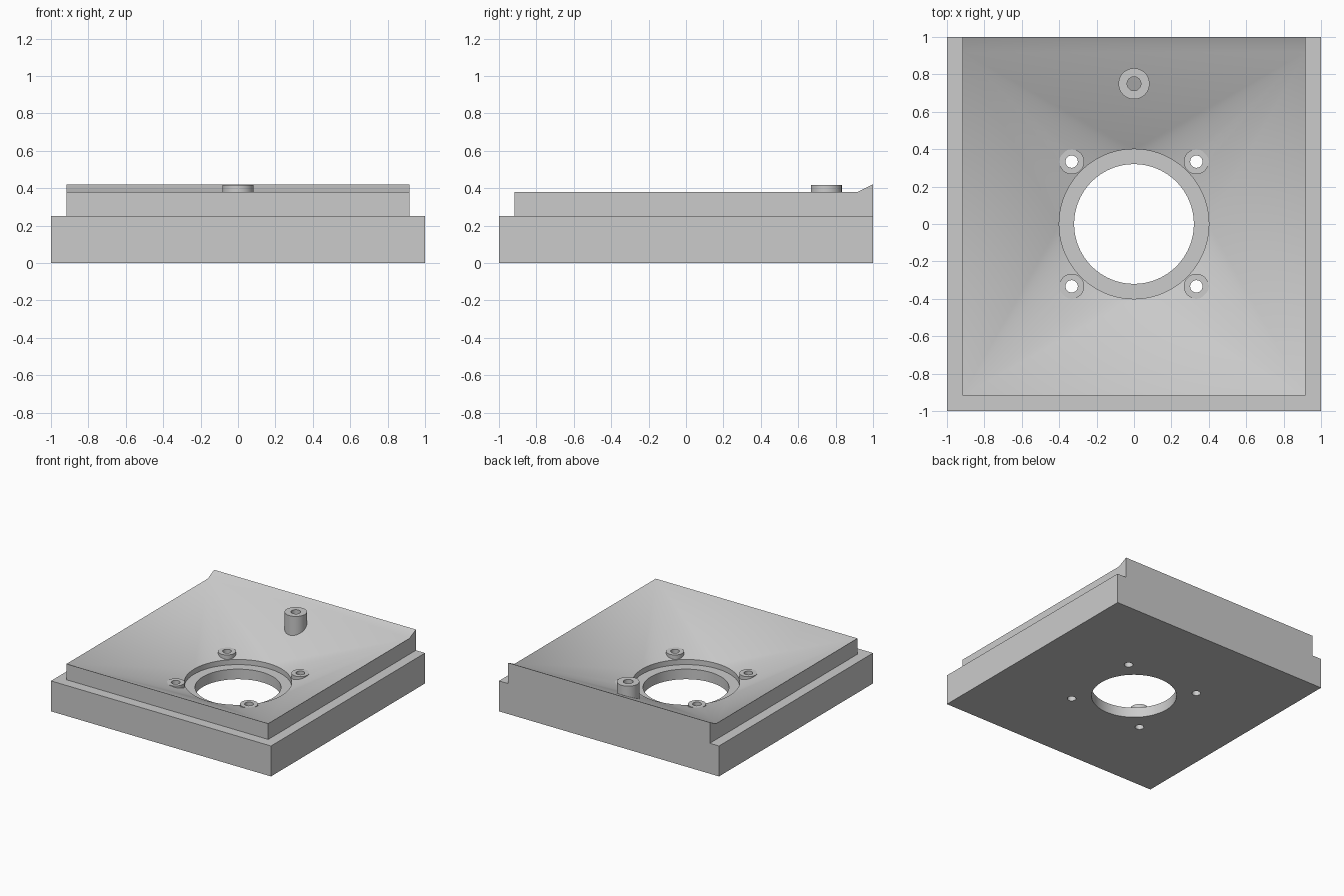
import bpy, bmesh
from math import cos, sin, tau, radians

cube = bpy.data.objects.get("Cube")
if cube:
    bpy.data.objects.remove(cube, do_unlink=True)

grey = bpy.data.materials.new("light grey")
grey.use_nodes = True
grey.diffuse_color = (0.6, 0.6, 0.6, 1)
grey.node_tree.nodes["Principled BSDF"].inputs["Base Color"].default_value = (0.6, 0.6, 0.6, 1)

SEG = 96
IN = 0.917                       # half width of the raised part
STEP, RIM, PEAK = 0.25, 0.38, 0.421
THROAT, LEDGE = 0.125, 0.083     # heights of the funnel end and the seat
R_SEAT, R_HOLE = 0.4, 0.32
SCREWS = [(sx / 3, sy / 3) for sx in (-1, 1) for sy in (-1, 1)]


def finish(name, bm):
    bmesh.ops.remove_doubles(bm, verts=bm.verts, dist=1e-5)
    bmesh.ops.recalc_face_normals(bm, faces=bm.faces)
    mesh = bpy.data.meshes.new(name)
    bm.to_mesh(mesh)
    bm.free()
    mesh.materials.append(grey)
    ob = bpy.data.objects.new(name, mesh)
    bpy.context.collection.objects.link(ob)
    return ob


def smooth(ob):
    bpy.ops.object.select_all(action='DESELECT')
    ob.select_set(True)
    bpy.context.view_layer.objects.active = ob
    bpy.ops.object.shade_smooth_by_angle(angle=radians(25))


def circle(r, z, n=SEG, x=0, y=0):
    return [(x + r * cos(tau * i / n), y + r * sin(tau * i / n), z) for i in range(n)]


def lathe(name, profile, x, y, n=48, closed=False):
    """Stack of rings; either capped at both ends or closed into a tube."""
    bm = bmesh.new()
    rings = [[bm.verts.new(p) for p in circle(r, z, n, x, y)] for r, z in profile]
    pairs = list(zip(rings, rings[1:]))
    if closed:
        pairs.append((rings[-1], rings[0]))
    else:
        bm.faces.new(rings[0])
        bm.faces.new(rings[-1])
    for a, b in pairs:
        for i in range(n):
            j = (i + 1) % n
            bm.faces.new((a[i], a[j], b[j], b[i]))
    return finish(name, bm)


# Body: stepped square block with a square-to-round funnel
bm = bmesh.new()


def face(*pts):
    bm.faces.new([bm.verts.new(p) for p in pts])


face((-1, -1, 0), (1, -1, 0), (1, 1, 0), (-1, 1, 0))
face((-1, -1, 0), (1, -1, 0), (1, -1, STEP), (-1, -1, STEP))
face((-IN, -IN, STEP), (IN, -IN, STEP), (IN, -IN, RIM), (-IN, -IN, RIM))
face((-1, -1, STEP), (1, -1, STEP), (IN, -IN, STEP), (-IN, -IN, STEP))
for s in (-1, 1):
    face((s, -1, 0), (s, 1, 0), (s, 1, STEP), (s, -1, STEP))
    face((s, -1, STEP), (s, 1, STEP), (s * IN, 1, STEP), (s * IN, -IN, STEP))
    face((s * IN, -IN, STEP), (s * IN, 1, STEP), (s * IN, 1, PEAK), (s * IN, IN, RIM), (s * IN, -IN, RIM))
face((-1, 1, 0), (1, 1, 0), (1, 1, STEP), (IN, 1, STEP), (IN, 1, PEAK),
     (-IN, 1, PEAK), (-IN, 1, STEP), (-1, 1, STEP))

# Funnel: a cone fan at each corner, a flat triangle on each side
top, seat = circle(R_SEAT, THROAT), circle(R_SEAT, LEDGE)
corners = [(IN, IN, RIM), (-IN, IN, RIM), (-IN, -IN, RIM), (IN, -IN, RIM)]
Q = SEG // 4
for k, c in enumerate(corners):
    for i in range(k * Q, (k + 1) * Q):
        face(c, top[i], top[(i + 1) % SEG])
    tangent = top[(k + 1) % 4 * Q]
    extra = [(-IN, 1, PEAK), (IN, 1, PEAK)] if k == 0 else []
    face(c, tangent, corners[(k + 1) % 4], *extra)

# Seat recess
for i in range(SEG):
    j = (i + 1) % SEG
    face(top[i], top[j], seat[j], seat[i])
face(*seat)
body = finish("funnel_plate", bm)

# Through holes
cutters = [lathe("centre_hole_cutter", [(R_HOLE, -0.1), (R_HOLE, 0.6)], 0, 0, SEG)]
cutters += [lathe("screw_hole_cutter", [(0.033, -0.1), (0.033, 0.6)], x, y, 32) for x, y in SCREWS]
bpy.context.view_layer.objects.active = body
for cutter in cutters:
    mod = body.modifiers.new("hole", 'BOOLEAN')
    mod.operation, mod.solver, mod.object = 'DIFFERENCE', 'EXACT', cutter
    bpy.ops.object.modifier_apply(modifier=mod.name)
    bpy.data.objects.remove(cutter, do_unlink=True)
smooth(body)

# Screw bosses around the seat
for x, y in SCREWS:
    smooth(lathe("screw_boss", [(0.033, 0.1), (0.067, 0.1), (0.067, 0.163), (0.033, 0.163)],
                 x, y, 32, closed=True))

# Tall post with a blind hole near the back
smooth(lathe("back_post", [(0.083, 0.2), (0.083, 0.417), (0.037, 0.417), (0.037, 0.25)], 0, 0.75))
